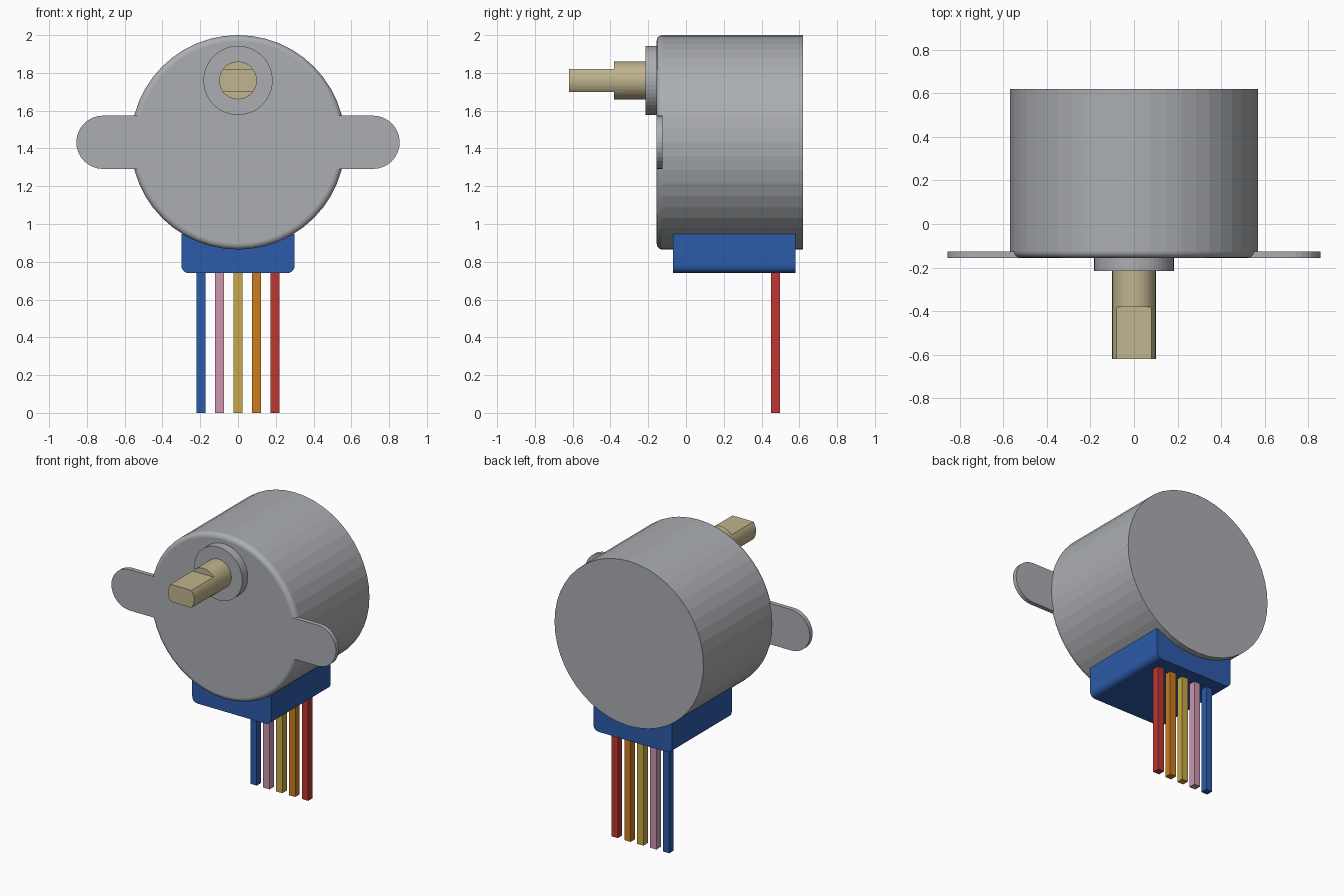
import bpy, bmesh, math

if "Cube" in bpy.data.objects:
    bpy.data.objects.remove(bpy.data.objects["Cube"])


def material(name, r, g, b):
    """Flat material from 0-255 display colour, stored as linear."""
    lin = lambda c: ((c / 255 + 0.055) / 1.055) ** 2.4
    m = bpy.data.materials.new(name)
    m.diffuse_color = (lin(r), lin(g), lin(b), 1)
    m.use_nodes = True
    m.node_tree.nodes["Principled BSDF"].inputs["Base Color"].default_value = m.diffuse_color
    return m


GREY = material("metal grey", 171, 174, 178)
BRASS = material("pale brass", 192, 180, 142)
BLUE = material("blue", 45, 91, 170)
RED = material("red", 190, 55, 52)
ORANGE = material("orange", 204, 124, 30)
YELLOW = material("yellow", 200, 168, 70)
PINK = material("pink", 205, 150, 175)


def arc(cx, cz, r, a0, a1, n):
    """Points on an arc in the xz plane, angles in degrees, both ends included."""
    return [(cx + r * math.cos(math.radians(a0 + (a1 - a0) * i / n)),
             cz + r * math.sin(math.radians(a0 + (a1 - a0) * i / n))) for i in range(n + 1)]


def circle(cx, cz, r, n):
    return arc(cx, cz, r, 0, 360, n)[:-1]


def loft(name, sections, mat, smooth_below=None):
    """Join (y, outline) sections into a closed solid; optionally smooth the front rim."""
    bm = bmesh.new()
    rings = [[bm.verts.new((x, y, z)) for x, z in pts] for y, pts in sections]
    n = len(rings[0])
    for a, b in zip(rings, rings[1:]):
        for i in range(n):
            f = bm.faces.new((a[i], a[(i + 1) % n], b[(i + 1) % n], b[i]))
            if smooth_below is not None:
                f.smooth = f.calc_center_median().y < smooth_below
    bm.faces.new(rings[0])
    bm.faces.new(rings[-1])
    bmesh.ops.recalc_face_normals(bm, faces=bm.faces[:])
    me = bpy.data.meshes.new(name)
    bm.to_mesh(me)
    bm.free()
    me.materials.append(mat)
    ob = bpy.data.objects.new(name, me)
    bpy.context.collection.objects.link(ob)
    return ob


def prism(name, pts, y0, y1, mat):
    return loft(name, [(y0, pts), (y1, pts)], mat)


# Motor can with rounded front rim
CZ, R, FRONT, FILLET = 1.4325, 0.5675, -0.155, 0.03
rim = []
for i in range(6):
    t = math.pi / 2 * i / 5
    rim.append((FRONT + FILLET * (1 - math.sin(t)), R - FILLET * (1 - math.cos(t))))
rim = [(FRONT + FILLET * (1 - math.cos(math.pi / 2 * i / 5)),
        R - FILLET * (1 - math.sin(math.pi / 2 * i / 5))) for i in range(6)]
loft("motor_can", [(y, circle(0, CZ, r, 48)) for y, r in rim + [(0.62, R)]],
     GREY, FRONT + FILLET)

# Mounting ears, flush with the front face
for side, name in ((1, "right_ear"), (-1, "left_ear")):
    tip = arc(0.715, CZ, 0.141, -90, 90, 16)
    pts = [(0.50, CZ - 0.141)] + tip + [(0.50, CZ + 0.141)]
    prism(name, [(side * x, z) for x, z in pts], FRONT - 0.0003, -0.125, GREY)

# Off-centre boss and shaft with two flats at the tip
SZ = 1.76
prism("shaft_boss", circle(0, SZ, 0.183, 48), -0.215, -0.13, GREY)
prism("shaft", circle(0, SZ, 0.1, 40), -0.38, -0.2, BRASS)
flat = math.degrees(math.asin(0.6))
prism("shaft_flatted_tip",
      arc(0, SZ, 0.1, -flat, flat, 8) + arc(0, SZ, 0.1, 180 - flat, 180 + flat, 8),
      -0.62, -0.34, BRASS)

# Wire housing with rounded lower corners
prism("wire_housing",
      [(0.3, 0.947), (-0.3, 0.947)] + arc(-0.26, 0.78, 0.04, 180, 270, 6)
      + arc(0.26, 0.78, 0.04, 270, 360, 6), -0.07, 0.58, BLUE)

# Five square wires
for i, (label, mat) in enumerate((("blue", BLUE), ("pink", PINK), ("yellow", YELLOW),
                                  ("orange", ORANGE), ("red", RED))):
    x, h = -0.196 + 0.098 * i, 0.024
    prism(label + "_wire", [(x - h, 0), (x + h, 0), (x + h, 0.76), (x - h, 0.76)],
          0.449, 0.497, mat)
